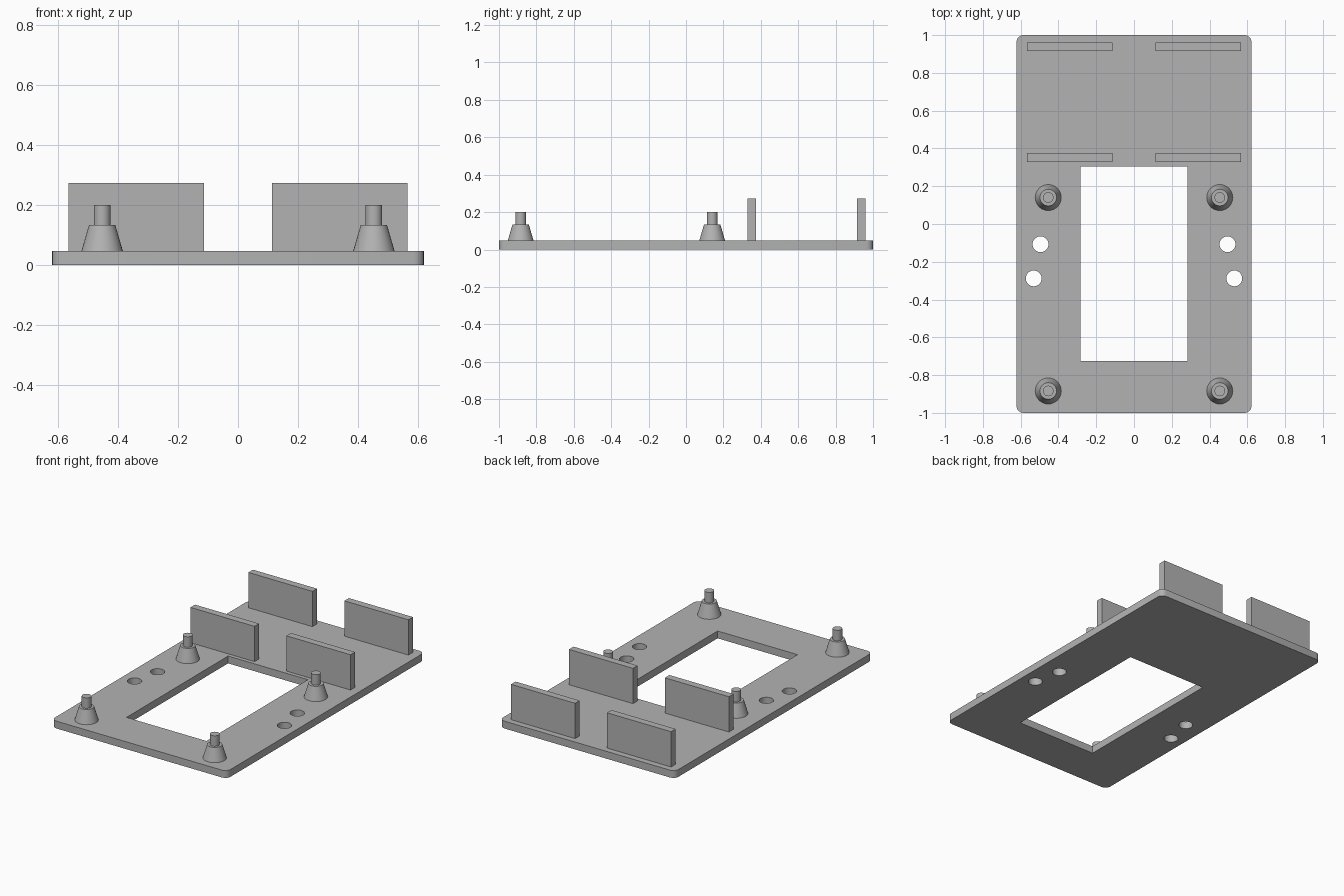
import bpy
import bmesh
from math import radians
from mathutils import Matrix

cube = bpy.data.objects.get("Cube")
if cube:
    bpy.data.objects.remove(cube, do_unlink=True)

grey = bpy.data.materials.new("plain grey")
grey.use_nodes = True
COLOUR = (0.45, 0.45, 0.45, 1)
grey.diffuse_color = COLOUR
grey.node_tree.nodes["Principled BSDF"].inputs["Base Color"].default_value = COLOUR

THICK = 0.047


def finish(name, bm):
    mesh = bpy.data.meshes.new(name)
    bm.to_mesh(mesh)
    bm.free()
    obj = bpy.data.objects.new(name, mesh)
    bpy.context.collection.objects.link(obj)
    mesh.materials.append(grey)
    return obj


def add_box(bm, x0, x1, y0, y1, z0, z1):
    place = Matrix.Translation(((x0 + x1) / 2, (y0 + y1) / 2, (z0 + z1) / 2))
    size = Matrix.Diagonal((x1 - x0, y1 - y0, z1 - z0, 1))
    bmesh.ops.create_cube(bm, size=1, matrix=place @ size)


def add_cone(bm, x, y, z0, z1, r0, r1):
    bmesh.ops.create_cone(bm, cap_ends=True, segments=32, radius1=r0, radius2=r1,
                          depth=z1 - z0, matrix=Matrix.Translation((x, y, (z0 + z1) / 2)))


def smooth(obj):
    bpy.ops.object.select_all(action="DESELECT")
    obj.select_set(True)
    bpy.context.view_layer.objects.active = obj
    bpy.ops.object.shade_smooth_by_angle(angle=radians(30))


# Base plate with rounded corners
bm = bmesh.new()
add_box(bm, -0.622, 0.622, -1, 1, 0, THICK)
corners = [e for e in bm.edges if abs(e.verts[0].co.z - e.verts[1].co.z) > 0.01]
bmesh.ops.bevel(bm, geom=corners, offset=0.036, segments=4, profile=0.5, affect="EDGES")
plate = finish("base_plate", bm)

# Window and screw holes cut through the plate
bm = bmesh.new()
add_box(bm, -0.283, 0.283, -0.724, 0.304, -0.1, 0.2)
for side in (-1, 1):
    for x, y in ((0.495, -0.107), (0.531, -0.288)):
        add_cone(bm, side * x, y, -0.1, 0.2, 0.042, 0.042)
cutter = finish("plate_cutter", bm)
cutter.hide_render = True
cut = plate.modifiers.new("openings", "BOOLEAN")
cut.operation = "DIFFERENCE"
cut.solver = "EXACT"
cut.object = cutter
bpy.context.view_layer.objects.active = plate
bpy.ops.object.modifier_apply(modifier=cut.name)
bpy.data.objects.remove(cutter, do_unlink=True)
smooth(plate)

for side, label in ((1, "left"), (-1, "right")):
    # Upright holding walls
    for y, end in ((0.352, "middle"), (0.938, "back")):
        bm = bmesh.new()
        x0, x1 = sorted((side * 0.113, side * 0.567))
        add_box(bm, x0, x1, y - 0.023, y + 0.023, THICK, 0.273)
        finish(f"{end}_wall_{label}", bm)

    # Tapered standoffs with locating pins
    for y, end in ((-0.884, "front"), (0.14, "middle")):
        bm = bmesh.new()
        add_cone(bm, side * 0.454, y, THICK, 0.133, 0.069, 0.044)
        add_cone(bm, side * 0.454, y, 0.133, 0.2, 0.028, 0.028)
        smooth(finish(f"{end}_standoff_{label}", bm))
